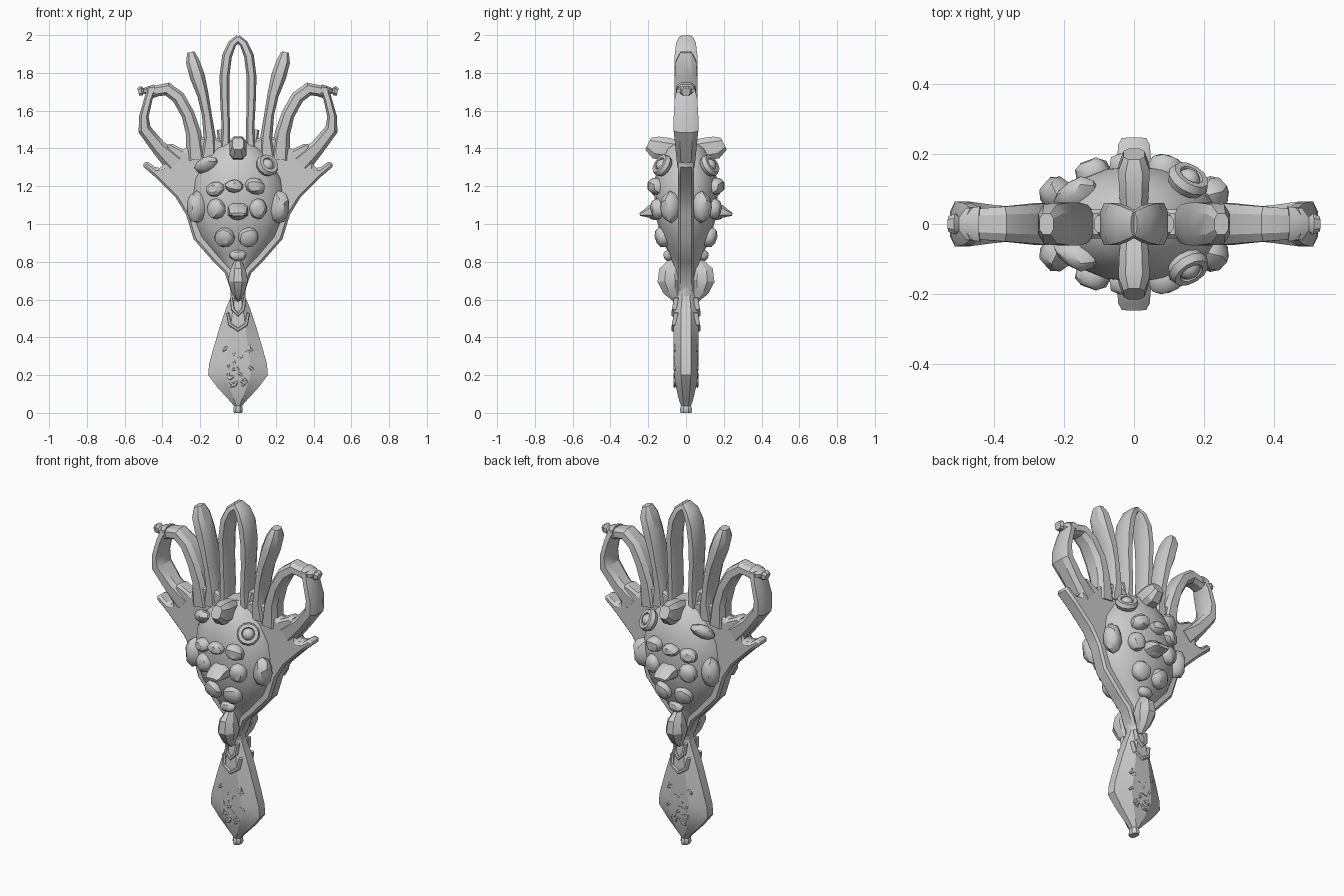
import bpy, bmesh, math, random
from mathutils import Vector, Matrix

if "Cube" in bpy.data.objects:
    bpy.data.objects.remove(bpy.data.objects["Cube"])

random.seed(4)


def finish(name, bm, mirror="", angle=30):
    bmesh.ops.recalc_face_normals(bm, faces=bm.faces)
    me = bpy.data.meshes.new(name)
    bm.to_mesh(me)
    bm.free()
    ob = bpy.data.objects.new(name, me)
    bpy.context.collection.objects.link(ob)
    bpy.ops.object.select_all(action='DESELECT')
    ob.select_set(True)
    bpy.context.view_layer.objects.active = ob
    bpy.ops.object.shade_smooth_by_angle(angle=math.radians(angle))
    if mirror:
        m = ob.modifiers.new("Mirror", 'MIRROR')
        m.use_axis = ('X' in mirror, 'Y' in mirror, False)
        m.use_mirror_merge = False
    return ob


def sweep(name, pts, side=(0, 1, 0), sides=8, power=0.7, mirror="", angle=30):
    """Loft rounded sections along (x, y, z, half width, half depth along side)."""
    bm = bmesh.new()
    side = Vector(side)
    P = [Vector(p[:3]) for p in pts]
    rings = []
    for i, p in enumerate(pts):
        t = (P[min(i + 1, len(P) - 1)] - P[max(i - 1, 0)]).normalized()
        n = t.cross(side).normalized()
        ring = []
        for k in range(sides):
            a = math.tau * (k + 0.5) / sides
            c, s = math.cos(a), math.sin(a)
            if sides == 8:
                c, s = c / math.cos(math.pi / 8), s / math.cos(math.pi / 8)
            c = math.copysign(abs(c) ** power, c)
            s = math.copysign(abs(s) ** power, s)
            ring.append(bm.verts.new(P[i] + n * c * p[3] + side * s * p[4]))
        rings.append(ring)
    for a, b in zip(rings, rings[1:]):
        for k in range(sides):
            bm.faces.new((a[k], a[(k + 1) % sides], b[(k + 1) % sides], b[k]))
    bm.faces.new(rings[0])
    bm.faces.new(rings[-1])
    return finish(name, bm, mirror, angle)


def flat(pts):
    return [(x, 0, z, w, d) for x, z, w, d in pts]


# Egg-shaped body and neck
BODY = [(0.55, .035, .05), (0.64, .04, .05), (0.76, .06, .06), (0.84, .13, .09),
        (0.93, .205, .13), (1.02, .24, .155), (1.13, .25, .168), (1.24, .235, .165),
        (1.33, .185, .14), (1.40, .12, .10), (1.44, .05, .05)]
sweep("body", flat([(0, z, a, b) for z, a, b in BODY]), sides=18, power=1, angle=25)


def front_y(x, z):
    for (z0, a0, b0), (z1, a1, b1) in zip(BODY, BODY[1:]):
        if z <= z1:
            f = (z - z0) / (z1 - z0)
            a, b = a0 + f * (a1 - a0), b0 + f * (b1 - b0)
            return -b * math.sqrt(max(0.03, 1 - (x / a) ** 2))


# Cobblestone bumps lying on the body surface, mirrored to the back
def stone(name, x, z, sx, sz, h, roll=0):
    e = 0.015
    y = front_y(x, z)
    n = Vector(((front_y(x + e, z) - front_y(x - e, z)) / (2 * e), -1,
                (front_y(x, z + e) - front_y(x, z - e)) / (2 * e)))
    n = Vector((-n.x * -1, -1, n.z)).normalized()
    ax = Vector((0, 0, 1)).cross(n).normalized()
    rot = Matrix((ax, n.cross(ax), n)).transposed().to_4x4()
    bm = bmesh.new()
    bmesh.ops.create_icosphere(bm, subdivisions=2, radius=1)
    for v in bm.verts:
        v.co.z = min(v.co.z, 0.75)
        v.co *= random.uniform(0.95, 1.05)
        v.co = Vector((v.co.x * sx, v.co.y * sz, v.co.z * h))
    bm.transform(Matrix.Translation((x, y, z)) @ rot @ Matrix.Rotation(roll, 4, 'Z'))
    return finish(name, bm, "Y")


STONES = [(-.12, 1.185, .05, .04, .05, .2), (.09, 1.20, .055, .045, .055, -.4),
          (-.02, 1.20, .05, .035, .05, 0), (-.115, 1.08, .05, .055, .05, 0),
          (.105, 1.08, .048, .055, .05, 0), (0, 1.06, .05, .04, .05, 0),
          (-.07, .93, .055, .055, .045, .3), (.055, .93, .055, .055, .045, 0),
          (0, .835, .045, .03, .04, 0), (-.165, 1.31, .07, .035, .06, .5),
          (.215, 1.09, .05, .085, .07, 0), (-.215, 1.09, .05, .085, .07, 0)]
for i, s in enumerate(STONES):
    stone("stone_%d" % i, *s)

# Ring with a bead set in it
for sgn in (-1, 1):
    bm = bmesh.new()
    rot = Matrix.Rotation(0.55, 4, 'Z') @ Matrix.Rotation(math.radians(60) * -sgn, 4, 'X')
    grid = []
    for i in range(12):
        a = math.tau * i / 12
        grid.append([bm.verts.new(((.045 + .018 * math.cos(b)) * math.cos(a),
                                   (.045 + .018 * math.cos(b)) * math.sin(a),
                                   .025 * math.sin(b)))
                     for b in (math.tau * k / 6 for k in range(6))])
    for i in range(12):
        for k in range(6):
            j, m = (i + 1) % 12, (k + 1) % 6
            bm.faces.new((grid[i][k], grid[j][k], grid[j][m], grid[i][m]))
    bmesh.ops.create_icosphere(bm, subdivisions=2, radius=.035)
    if sgn > 0:
        rot = Matrix.Rotation(-0.55, 4, 'Z') @ Matrix.Rotation(math.radians(-60), 4, 'X')
    else:
        rot = Matrix.Rotation(0.55, 4, 'Z') @ Matrix.Rotation(math.radians(60), 4, 'X')
    bm.transform(Matrix.Translation((.155, sgn * .125, 1.31)) @ rot)
    finish("ring_bead_front" if sgn < 0 else "ring_bead_back", bm)

# Blunt horn at the top and beak in the middle, front and back
sweep("horn", [(0, 0, 1.39, .04, .035), (0, -.09, 1.395, .06, .042),
               (0, -.16, 1.405, .06, .045), (0, -.2, 1.425, .035, .03)],
      side=(1, 0, 0), mirror="Y")
sweep("beak", [(0, -.14, 1.07, .045, .055), (0, -.19, 1.065, .035, .048),
               (0, -.225, 1.055, .016, .045), (0, -.245, 1.05, .008, .035)],
      side=(1, 0, 0), mirror="Y")

# Flat side wing running from neck to the prong
bm = bmesh.new()
outline = [(0, .62), (.035, .64), (.07, .74), (.13, .80), (.235, .92), (.275, 1.05),
           (.33, 1.14), (.39, 1.20), (.44, 1.25), (.51, 1.31), (.485, 1.335),
           (.43, 1.295), (.40, 1.30), (.40, 1.34), (.42, 1.38), (.36, 1.43),
           (.28, 1.39), (.25, 1.46), (.12, 1.46), (0, 1.40)]
f = bm.faces.new([bm.verts.new((x, -.042, z)) for x, z in outline])
ext = bmesh.ops.extrude_face_region(bm, geom=[f])
bmesh.ops.translate(bm, verts=[v for v in ext["geom"] if isinstance(v, bmesh.types.BMVert)],
                    vec=(0, .084, 0))
wing = finish("side_wing", bm, "X")
bv = wing.modifiers.new("Bevel", 'BEVEL')
bv.width, bv.segments = .012, 1

# Outer looped feathers, each made of two strands ending in a bead
sweep("loop_outer_strand", flat([(.33, 1.32, .06, .045), (.42, 1.405, .04, .055),
      (.495, 1.50, .035, .065), (.498, 1.57, .025, .065), (.475, 1.66, .022, .06),
      (.455, 1.72, .025, .045)]), mirror="X")
sweep("loop_inner_strand", flat([(.22, 1.34, .055, .05), (.235, 1.48, .04, .055),
      (.265, 1.58, .035, .06), (.315, 1.67, .035, .055), (.375, 1.715, .035, .05),
      (.43, 1.705, .03, .045), (.475, 1.685, .025, .045)]), mirror="X")
sweep("loop_tip", [(.44, 0, 1.71, .03, .05), (.48, 0, 1.705, .022, .045),
                   (.50, 0, 1.705, .014, .02), (.51, 0, 1.705, .026, .03),
                   (.528, 0, 1.70, .02, .022)], mirror="X")

# Plain feathers
sweep("feather", flat([(.155, 1.36, .05, .05), (.15, 1.46, .032, .055), (.165, 1.58, .026, .06),
      (.185, 1.68, .03, .062), (.215, 1.78, .04, .06), (.24, 1.86, .036, .055),
      (.25, 1.91, .02, .03)]), mirror="X")
sweep("small_stub", flat([(.08, 1.38, .03, .04), (.085, 1.45, .022, .035),
      (.095, 1.50, .018, .025)]), mirror="X")

# Pointed central arch
sweep("centre_arch", flat([(.07, 1.36, .03, .05), (.064, 1.5, .022, .055), (.07, 1.65, .024, .055),
      (.072, 1.78, .026, .06), (.058, 1.89, .026, .06), (.03, 1.955, .022, .052),
      (-.004, 1.985, .018, .035)]), mirror="X")

# Teardrop knobs at the neck
sweep("neck_knob", [(0, -.05, .60, .02, .012), (0, -.075, .645, .045, .035),
                    (0, -.085, .70, .066, .052), (0, -.085, .75, .058, .042),
                    (0, -.06, .80, .03, .02)], side=(1, 0, 0), power=1, mirror="Y")

# Blade-like handle with beveled rims and a tip bead
HANDLE = [(.035, .02, .025), (.06, .04, .035), (.13, .105, .052), (.2, .158, .062),
          (.26, .153, .064), (.36, .125, .066), (.46, .095, .066), (.55, .065, .062),
          (.61, .04, .05), (.66, .03, .045)]
sweep("handle", flat([(0, z, a, b) for z, a, b in HANDLE]), power=1, angle=20)
sweep("handle_tip", flat([(0, 0.0, .02, .028), (0, .012, .025, .032), (0, .03, .025, .03),
                          (0, .05, .015, .02)]), power=1)

# Relief on the handle: collar chevrons and a rough engraved field
for i, z in enumerate((.44, .52)):
    w = .055 - .02 * i
    sweep("collar_%d" % i, [(-w, -.052, z + .09, .008, .012), (-w * .8, -.06, z + .03, .01, .014),
                            (0, -.064, z, .01, .014), (w * .8, -.06, z + .03, .01, .014),
                            (w, -.052, z + .09, .008, .012)], mirror="Y")
bm = bmesh.new()
for i in range(26):
    z = random.uniform(.14, .42)
    w = .07 if z > .18 else .04
    m = (Matrix.Translation((random.uniform(-w, w), -.059, z))
         @ Matrix.Rotation(random.uniform(0, 3.1), 4, 'Y')
         @ Matrix.Diagonal((.024, .009, .01, 1)))
    bmesh.ops.create_icosphere(bm, subdivisions=1, radius=1, matrix=m)
finish("handle_relief", bm, "Y")
